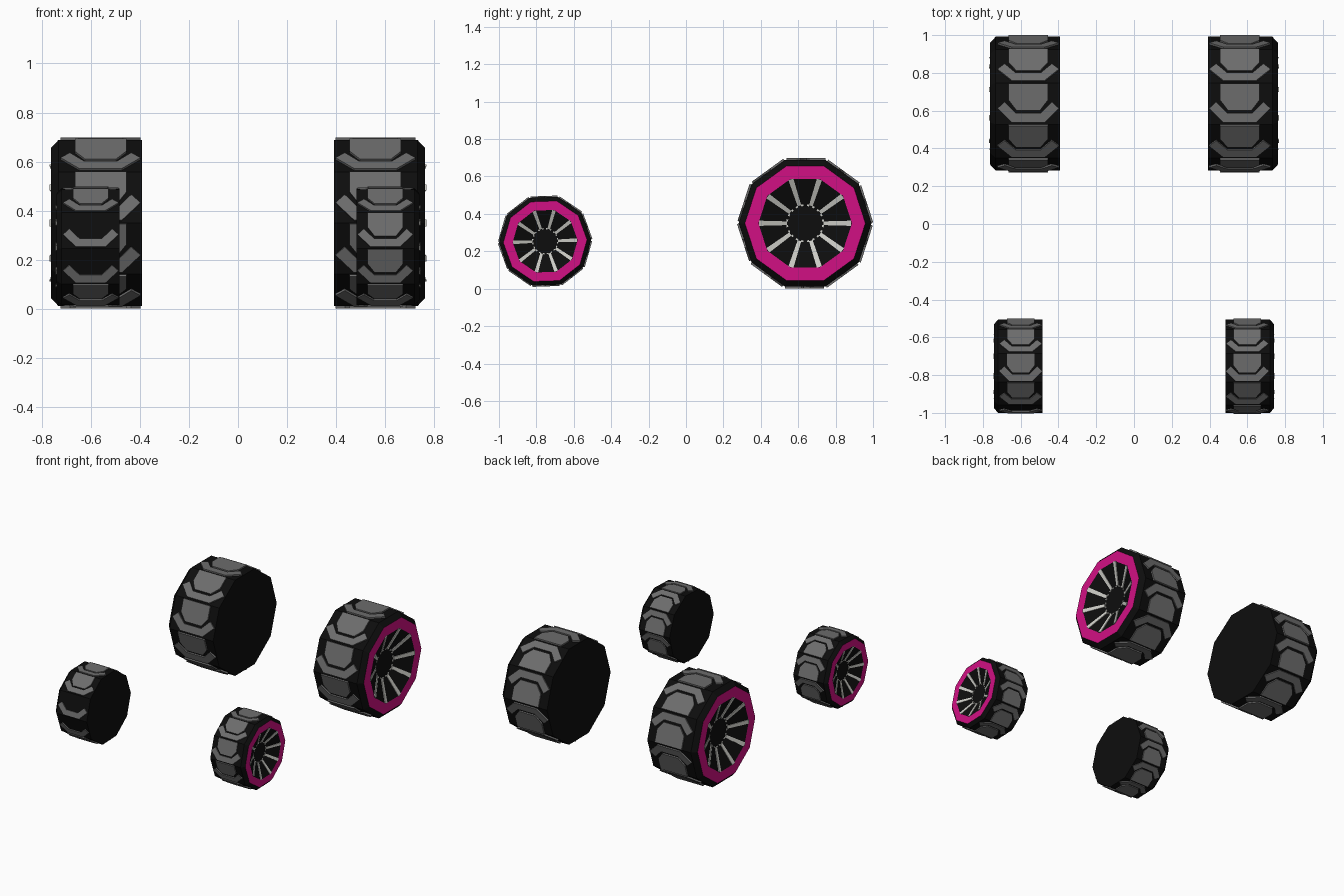
import bpy, bmesh, math
from mathutils import Vector

if "Cube" in bpy.data.objects:
    bpy.data.objects.remove(bpy.data.objects["Cube"])

SIDES = 10
STEP = 2 * math.pi / SIDES
R = 0.355                          # tyre corner radius of the rear wheel
APOTHEM = R * math.cos(STEP / 2)


def material(name, rgb):
    m = bpy.data.materials.new(name)
    m.diffuse_color = (*rgb, 1)
    m.use_nodes = True
    m.node_tree.nodes["Principled BSDF"].inputs["Base Color"].default_value = m.diffuse_color
    return m


BLACK = material("tyre black", (0.004, 0.004, 0.004))
PINK = material("rim magenta", (0.64, 0.005, 0.23))
GREY = material("tread grey", (0.15, 0.15, 0.15))
SILVER = material("spoke silver", (0.60, 0.60, 0.56))


def polar(x, a, r, t=0.0):
    """Point at axle position x, radius r along angle a, shifted t around the wheel."""
    return Vector((x, r * math.cos(a) - t * math.sin(a), r * math.sin(a) + t * math.cos(a)))


def plate(bm, pts, offset):
    """Extruded polygon."""
    low = [bm.verts.new(p) for p in pts]
    high = [bm.verts.new(p + offset) for p in pts]
    bm.faces.new(low[::-1])
    bm.faces.new(high)
    for i in range(len(pts)):
        j = (i + 1) % len(pts)
        bm.faces.new((low[i], low[j], high[j], high[i]))


def finish(bm, name, mats, side, scale, centre, tilt):
    """Scale, tilt and place a part, mirrored in x for the left side."""
    c, s = math.cos(tilt), math.sin(tilt)
    for v in bm.verts:
        x, y, z = v.co * scale
        v.co = (side * (x + centre[0]), c * y - s * z + centre[1], s * y + c * z + centre[2])
    bmesh.ops.recalc_face_normals(bm, faces=bm.faces)
    me = bpy.data.meshes.new(name)
    bm.to_mesh(me)
    bm.free()
    for m in mats:
        me.materials.append(m)
    bpy.context.collection.objects.link(bpy.data.objects.new(name, me))


# Local axle axis: x = 0 is the middle of the tread, outer side is +x
PROFILE = [(R, -0.168), (R, 0.172), (0.322, 0.202), (0.25, 0.202), (0.095, 0.135)]
BLOCK = [(-0.105, -0.108), (0.105, -0.108), (0.105, -0.02), (0.063, 0.035), (-0.063, 0.035), (-0.105, -0.02)]
CHEVRON = [(0.163, 0.025), (0.087, 0.100), (-0.087, 0.100), (-0.163, 0.025),
           (-0.125, -0.010), (-0.066, 0.050), (0.066, 0.050), (0.125, -0.010)]


def wheel(label, side, scale, centre, tilt=0.0, bare=()):
    place = (side, scale, centre, tilt)

    # Tyre with flat inner wall, magenta rim band and dished hub
    bm = bmesh.new()
    rings = [[bm.verts.new(polar(x, i * STEP, r)) for i in range(SIDES)] for r, x in PROFILE]
    for k in range(len(rings) - 1):
        for i in range(SIDES):
            j = (i + 1) % SIDES
            f = bm.faces.new((rings[k][i], rings[k][j], rings[k + 1][j], rings[k + 1][i]))
            f.material_index = 1 if k == 2 else 0
    bm.faces.new(rings[0])
    bm.faces.new(rings[-1])
    finish(bm, label + "_tyre", [BLACK, PINK], *place)

    # Tread: one block and one chevron on each flat of the tyre
    bm = bmesh.new()
    for i in range(SIDES):
        a = (i + 0.5) * STEP
        for shape in (BLOCK, CHEVRON):
            if shape is BLOCK and i in bare:
                continue
            pts = [polar(x, a, APOTHEM - 0.003, t) for x, t in shape]
            plate(bm, pts, polar(0, a, 0.013))
    finish(bm, label + "_tread", [GREY], *place)

    # Spokes down the dish and small studs around the hub
    bm = bmesh.new()
    up = Vector((0.006, 0, 0))
    for i in range(SIDES):
        a = i * STEP
        plate(bm, [polar(0.201, a, 0.246, -0.014), polar(0.201, a, 0.246, 0.014),
                   polar(0.137, a, 0.098, 0.010), polar(0.137, a, 0.098, -0.010)], up)
    for i in range(2 * SIDES):
        a = (i + 0.5) * STEP / 2
        plate(bm, [polar(0.135, a, 0.092, -0.006), polar(0.135, a, 0.092, 0.006),
                   polar(0.135, a, 0.101, 0.006), polar(0.135, a, 0.101, -0.006)], up)
    finish(bm, label + "_spokes", [SILVER], *place)


for side, name in ((1, "right"), (-1, "left")):
    wheel("rear_" + name + "_wheel", side, 1.0, (0.56, 0.637, 0.35))
    # The left front wheel has two flats without blocks
    wheel("front_" + name + "_wheel", side, 0.695, (0.60, -0.753, 0.254),
          math.radians(2), (4, 5) if side < 0 else ())
